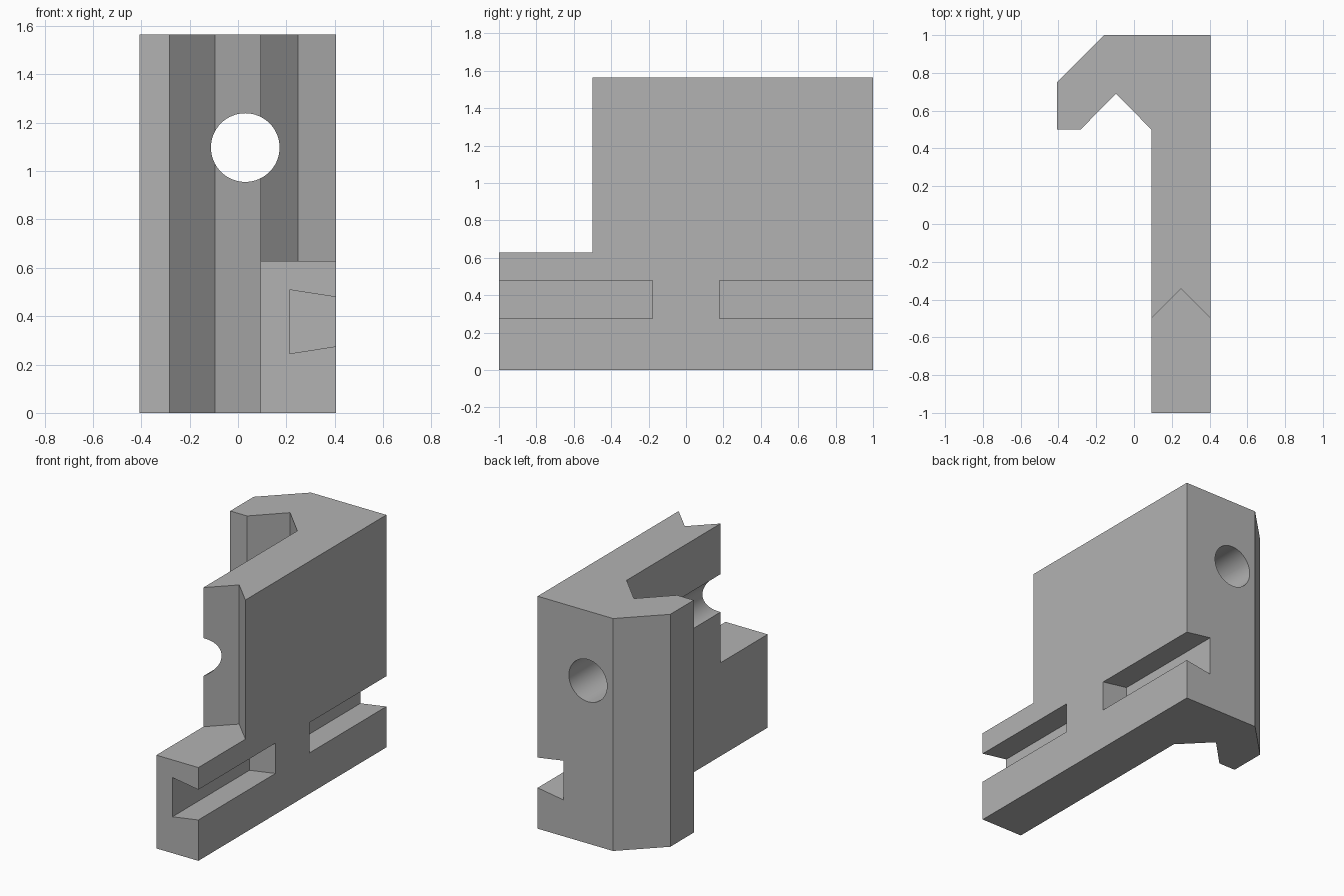
import bpy
import bmesh
import math
from mathutils import Matrix, Vector

cube = bpy.data.objects.get("Cube")
if cube:
    bpy.data.objects.remove(cube, do_unlink=True)

grey = bpy.data.materials.new("light_grey")
grey.use_nodes = True
colour = (0.45, 0.45, 0.45, 1)
grey.diffuse_color = colour
grey.node_tree.nodes["Principled BSDF"].inputs["Base Color"].default_value = colour


def link(name, bm):
    bmesh.ops.recalc_face_normals(bm, faces=bm.faces)
    mesh = bpy.data.meshes.new(name)
    bm.to_mesh(mesh)
    bm.free()
    mesh.materials.append(grey)
    obj = bpy.data.objects.new(name, mesh)
    bpy.context.collection.objects.link(obj)
    return obj


def extrude(name, points, direction):
    """Sweep a closed outline along a vector."""
    bm = bmesh.new()
    face = bm.faces.new([bm.verts.new(p) for p in points])
    swept = bmesh.ops.extrude_face_region(bm, geom=[face])["geom"]
    verts = [v for v in swept if isinstance(v, bmesh.types.BMVert)]
    bmesh.ops.translate(bm, verts=verts, vec=Vector(direction))
    return link(name, bm)


# Hooked wall, swept upwards
height = 1.565
outline = [(-0.157, 1), (0.405, 1), (0.405, -1), (0.092, -1), (0.092, 0.5),
           (-0.095, 0.69), (-0.283, 0.5), (-0.408, 0.5), (-0.408, 0.75)]
body = extrude("hooked_bracket", [(x, y, 0) for x, y in outline], (0, 0, height))

# Front step with a V-shaped rear wall
step = [(-0.2, -1.2), (0.6, -1.2), (0.6, -0.5), (0.405, -0.5),
        (0.249, -0.343), (0.092, -0.5), (-0.2, -0.5)]
cutters = [extrude("step_cutter", [(x, y, 0.628) for x, y in step], (0, 0, 2))]

# Dovetail slots in the left side, one from each end
mid, depth_x, mouth_x = 0.377, 0.212, 0.405
inner, mouth = 0.132, 0.102
outer_x = 0.5
outer = mouth - (inner - mouth) * (outer_x - mouth_x) / (mouth_x - depth_x)
dovetail = [(depth_x, mid - inner), (outer_x, mid - outer),
            (outer_x, mid + outer), (depth_x, mid + inner)]
for name, side in (("front_slot_cutter", -1), ("back_slot_cutter", 1)):
    cutters.append(extrude(name, [(x, side * 0.18, z) for x, z in dovetail],
                           (0, side, 0)))

# Round bore running front to back
bm = bmesh.new()
bmesh.ops.create_cone(bm, cap_ends=True, segments=64, radius1=0.142,
                      radius2=0.142, depth=3,
                      matrix=Matrix.Translation((0.03, 0, 1.097))
                      @ Matrix.Rotation(math.pi / 2, 4, "X"))
cutters.append(link("bore_cutter", bm))

# Cut the body, then discard the cutters
bpy.ops.object.select_all(action="DESELECT")
bpy.context.view_layer.objects.active = body
body.select_set(True)
for cutter in cutters:
    mod = body.modifiers.new(cutter.name, "BOOLEAN")
    mod.operation = "DIFFERENCE"
    mod.solver = "EXACT"
    mod.object = cutter
    bpy.ops.object.modifier_apply(modifier=mod.name)
    bpy.data.objects.remove(cutter, do_unlink=True)
bpy.ops.object.shade_smooth_by_angle(angle=math.radians(30))
